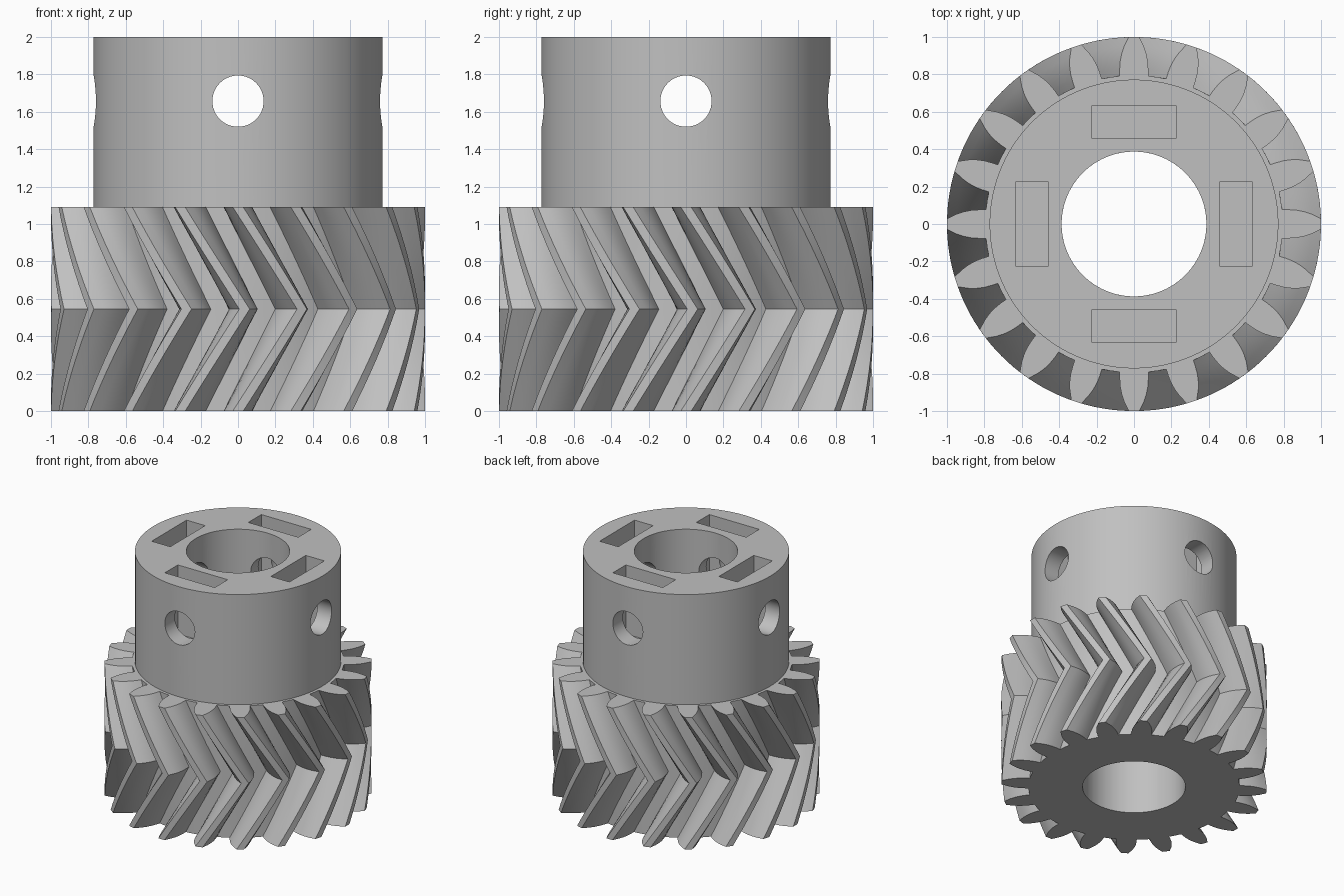
import bpy, bmesh
from math import sin, cos, radians, pi
from mathutils import Matrix, Vector

cube = bpy.data.objects.get("Cube")
if cube:
    bpy.data.objects.remove(cube, do_unlink=True)

TEETH, TWIST = 20, 20
GEAR_H, TOP = 1.09, 2.0
BORE_R, COLLAR_R = 0.387, 0.772
HOLE_Z, HOLE_R = 1.657, 0.137

grey = bpy.data.materials.new("plain grey")
grey.use_nodes = True
grey.diffuse_color = (0.53, 0.53, 0.53, 1)
grey.node_tree.nodes["Principled BSDF"].inputs["Base Color"].default_value = grey.diffuse_color


def add_object(name, bm):
    bmesh.ops.recalc_face_normals(bm, faces=bm.faces)
    mesh = bpy.data.meshes.new(name)
    bm.to_mesh(mesh)
    bm.free()
    mesh.materials.append(grey)
    obj = bpy.data.objects.new(name, mesh)
    bpy.context.collection.objects.link(obj)
    return obj


def ring_solid(name, rings):
    """Join rings of points into a closed, ring-shaped solid."""
    bm = bmesh.new()
    loops = [[bm.verts.new(p) for p in ring] for ring in rings]
    for a, b in zip(loops, loops[1:] + loops[:1]):
        for i in range(len(a)):
            j = (i + 1) % len(a)
            bm.faces.new((a[i], a[j], b[j], b[i]))
    return add_object(name, bm)


def ring(outline, z, turn=0, radius=None):
    return [((radius or r) * cos(radians(a + turn)),
             (radius or r) * sin(radians(a + turn)), z) for a, r in outline]


def activate(obj):
    bpy.ops.object.select_all(action='DESELECT')
    obj.select_set(True)
    bpy.context.view_layer.objects.active = obj


def cut(target, cutter):
    activate(target)
    mod = target.modifiers.new("cut", 'BOOLEAN')
    mod.operation, mod.solver, mod.object = 'DIFFERENCE', 'EXACT', cutter
    bpy.ops.object.modifier_apply(modifier=mod.name)
    bpy.data.objects.remove(cutter, do_unlink=True)


# Herringbone gear: one tooth flank as (half angle, radius), mirrored and repeated
flank = [(5.5, 0.795), (5.3, 0.83), (4.9, 0.87), (4.2, 0.91), (3.2, 0.95), (1.6, 1.0)]
tooth = [(-a, r) for a, r in flank] + flank[::-1] + [(9, 0.795)]
outline = [(a + 360 / TEETH * t, r) for t in range(TEETH) for a, r in tooth]
steps = 16
layers = []
for i in range(steps + 1):
    f = i / steps
    layers.append(ring(outline, GEAR_H * f, TWIST * (1 - abs(2 * f - 1))))
gear = ring_solid("herringbone_gear", [ring(outline, 0, 0, BORE_R)] + layers
                  + [ring(outline, GEAR_H, 0, BORE_R)])

# Collar tube above the gear
circle = [(360 * i / 120, 1) for i in range(120)]
collar = ring_solid("collar", [ring(circle, z, 0, r) for r, z in
                               ((BORE_R, GEAR_H), (COLLAR_R, GEAR_H), (COLLAR_R, TOP), (BORE_R, TOP))])

# Screw holes straight through the collar on both axes
for axis in ('X', 'Y'):
    bm = bmesh.new()
    bmesh.ops.create_cone(bm, cap_ends=True, segments=48, radius1=HOLE_R, radius2=HOLE_R, depth=3,
                          matrix=Matrix.Translation((0, 0, HOLE_Z)) @ Matrix.Rotation(pi / 2, 4, axis))
    cut(collar, add_object("screw_hole_cutter", bm))

# Four nut slots open at the top
slot_floor = 1.43
for k in range(4):
    bm = bmesh.new()
    bmesh.ops.create_cube(bm, size=1)
    bmesh.ops.scale(bm, vec=Vector((0.17, 0.456, 1)), verts=bm.verts)
    bmesh.ops.translate(bm, vec=Vector((0.545, 0, slot_floor + 0.5)), verts=bm.verts)
    bmesh.ops.rotate(bm, matrix=Matrix.Rotation(k * pi / 2, 3, 'Z'), verts=bm.verts)
    cut(collar, add_object("nut_slot_cutter", bm))

for obj in (gear, collar):
    activate(obj)
    bpy.ops.object.shade_smooth_by_angle(angle=radians(30))
